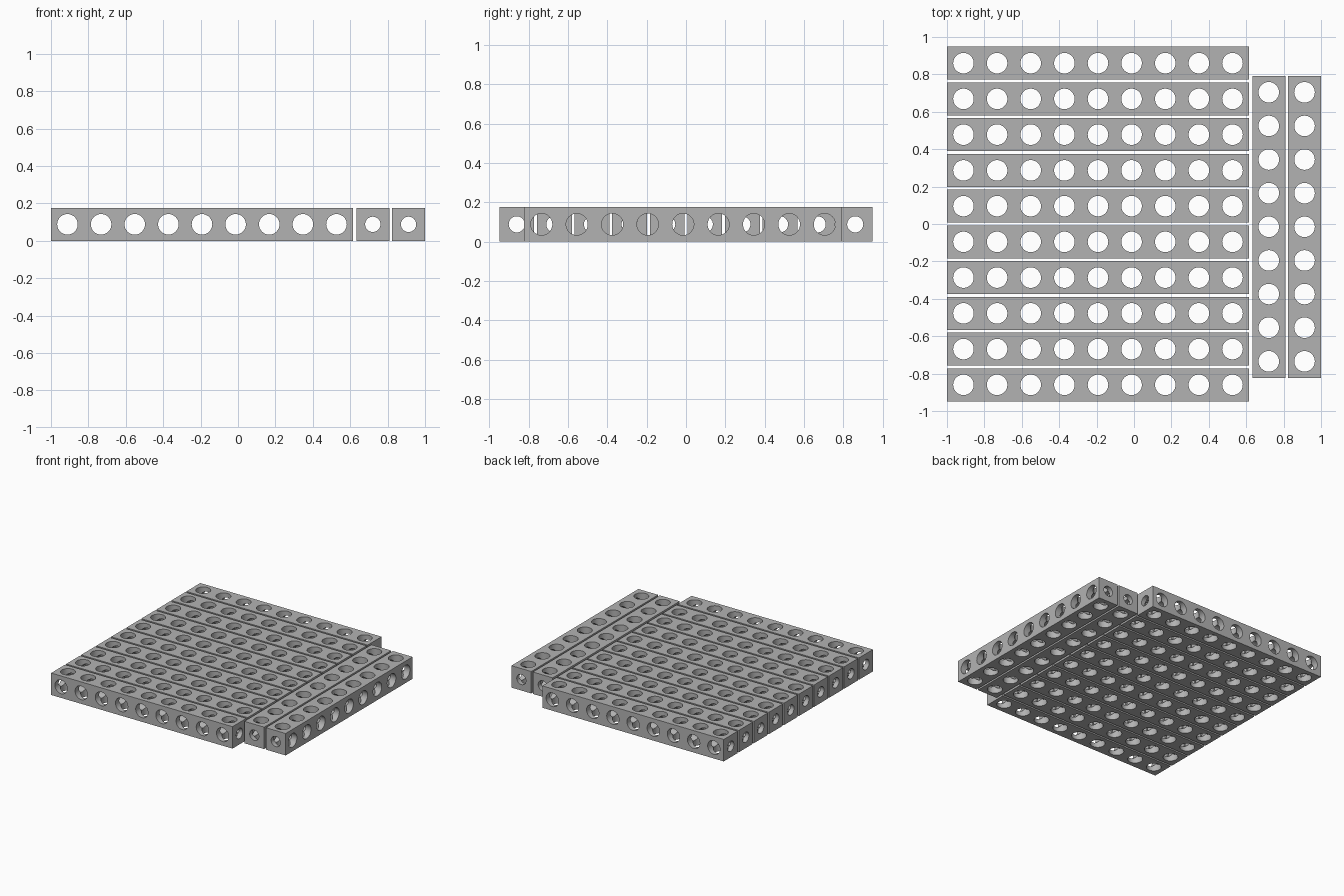
import bpy, bmesh, math
from mathutils import Matrix

if "Cube" in bpy.data.objects:
    bpy.data.objects.remove(bpy.data.objects["Cube"])

W = 0.1765            # beam thickness
HOLE_PITCH = 0.1798   # spacing of holes along a beam
ROW_PITCH = 0.1911    # spacing of neighbouring beams
HOLES = 9
LENGTH = W + HOLE_PITCH * (HOLES - 1)
R_SIDE, R_END = 0.055, 0.041

grey = bpy.data.materials.new("grey")
grey.diffuse_color = (0.45, 0.45, 0.45, 1)
grey.use_nodes = True
grey.node_tree.nodes["Principled BSDF"].inputs["Base Color"].default_value = grey.diffuse_color


def make_object(name, bm):
    mesh = bpy.data.meshes.new(name)
    bm.to_mesh(mesh)
    bm.free()
    obj = bpy.data.objects.new(name, mesh)
    bpy.context.collection.objects.link(obj)
    return obj


def drill_set(name, rotation, xs, radius, depth):
    """Helper cylinders that cut one set of parallel holes."""
    bm = bmesh.new()
    for x in xs:
        bmesh.ops.create_cone(bm, cap_ends=True, segments=32, radius1=radius,
                              radius2=radius, depth=depth,
                              matrix=Matrix.Translation((x, 0, 0)) @ rotation)
    obj = make_object(name, bm)
    obj.hide_render = True
    return obj


# Square bar along x
bm = bmesh.new()
bmesh.ops.create_cube(bm, size=1, matrix=Matrix.Diagonal((LENGTH, W, W, 1)))
bar = make_object("bar", bm)
bar.data.materials.append(grey)

# Vertical, sideways and lengthwise holes
xs = [(i - (HOLES - 1) / 2) * HOLE_PITCH for i in range(HOLES)]
drills = [
    drill_set("vertical_drill", Matrix.Identity(4), xs, R_SIDE, W * 2),
    drill_set("sideways_drill", Matrix.Rotation(math.pi / 2, 4, 'X'), xs, R_SIDE, W * 2),
    drill_set("lengthwise_drill", Matrix.Rotation(math.pi / 2, 4, 'Y'), [0], R_END, LENGTH * 1.2),
]
for d in drills:
    mod = bar.modifiers.new(d.name, 'BOOLEAN')
    mod.operation = 'DIFFERENCE'
    mod.solver = 'EXACT'
    mod.object = d

bpy.context.view_layer.update()
beam_mesh = bpy.data.meshes.new_from_object(
    bar.evaluated_get(bpy.context.evaluated_depsgraph_get()))
beam_mesh.name = "drilled_beam"
beam_mesh.materials.clear()
beam_mesh.materials.append(grey)
for p in beam_mesh.polygons:
    p.material_index = 0
for helper in [bar] + drills:
    bpy.data.objects.remove(helper)


def place_beam(name, x, y, angle=0):
    obj = bpy.data.objects.new(name, beam_mesh)
    obj.location = (x, y, W / 2)
    obj.rotation_euler.z = angle
    bpy.context.collection.objects.link(obj)
    return obj


# Ten beams lying left to right
beams = [place_beam(f"cross_beam_{i + 1}", -1 + LENGTH / 2, (i - 4.5) * ROW_PITCH)
         for i in range(10)]
# Two beams lying front to back on the right side
beams += [place_beam(f"side_beam_{i + 1}", 1 - W / 2 - i * ROW_PITCH, -0.015, math.pi / 2)
          for i in range(2)]

# Smooth hole walls, sharp rims
bpy.ops.object.select_all(action='DESELECT')
beams[0].select_set(True)
bpy.context.view_layer.objects.active = beams[0]
bpy.ops.object.shade_smooth_by_angle(angle=math.radians(30))
